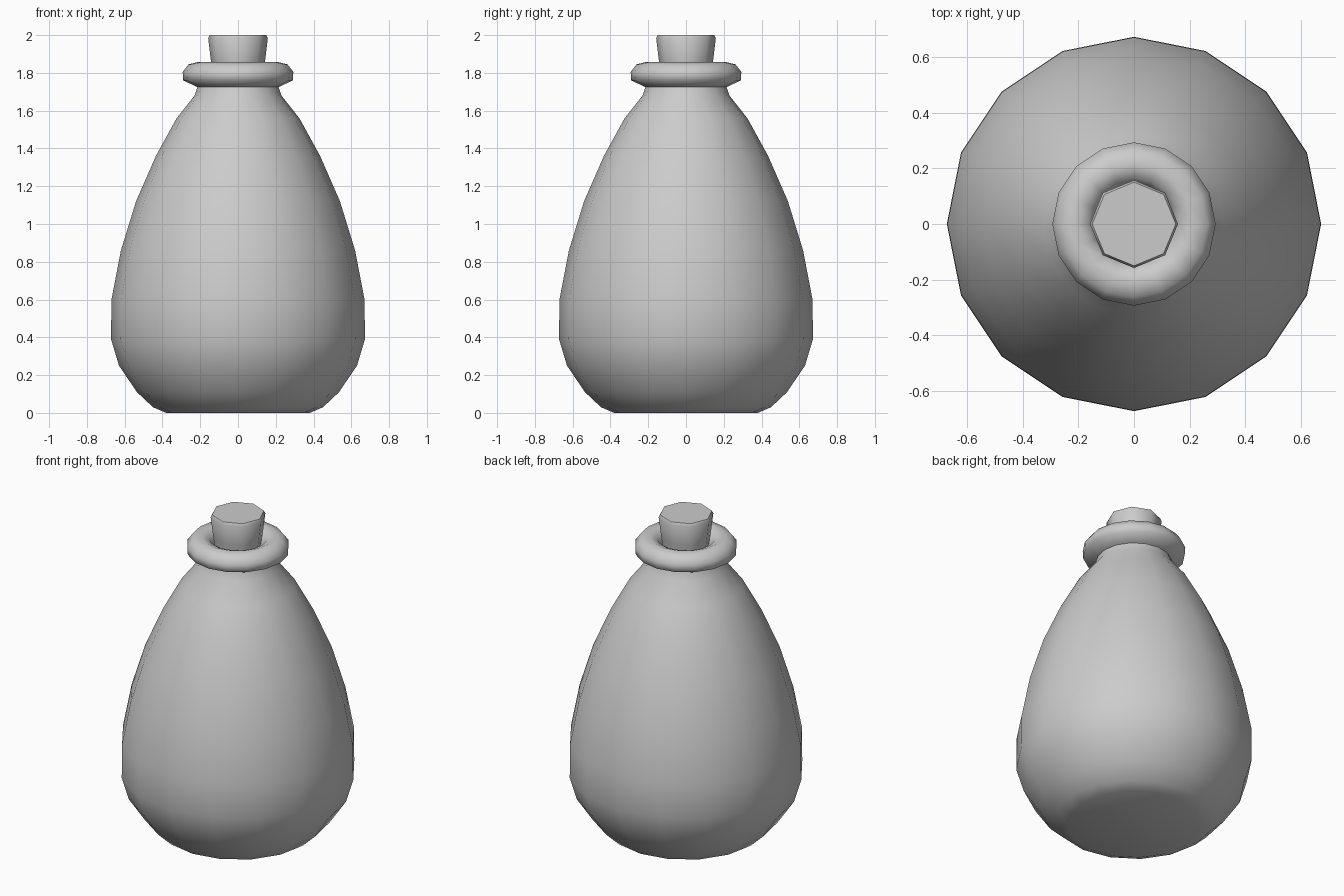
import bpy, bmesh
from math import sin, cos, pi, radians

if "Cube" in bpy.data.objects:
    bpy.data.objects.remove(bpy.data.objects["Cube"])


def lathe(name, profile, sides):
    """Revolve (radius, height) points around z, capping both ends."""
    bm = bmesh.new()
    rings = [[bm.verts.new((r * cos(2 * pi * i / sides), r * sin(2 * pi * i / sides), z))
              for i in range(sides)] for r, z in profile]
    for a, b in zip(rings, rings[1:]):
        for i in range(sides):
            j = (i + 1) % sides
            bm.faces.new((a[i], a[j], b[j], b[i]))
    bm.faces.new(rings[0][::-1])
    bm.faces.new(rings[-1])
    bmesh.ops.recalc_face_normals(bm, faces=bm.faces)
    mesh = bpy.data.meshes.new(name)
    bm.to_mesh(mesh)
    bm.free()
    obj = bpy.data.objects.new(name, mesh)
    bpy.context.collection.objects.link(obj)
    bpy.ops.object.select_all(action='DESELECT')
    obj.select_set(True)
    bpy.context.view_layer.objects.active = obj
    bpy.ops.object.shade_smooth_by_angle(angle=radians(62))
    return obj


# Bottle: flat base, pear-shaped belly, pinched neck, rolled lip, mouth
lathe("bottle", [
    (0.38, 0.0), (0.45, 0.03), (0.535, 0.11), (0.63, 0.25), (0.672, 0.39),
    (0.67, 0.60), (0.62, 0.86), (0.54, 1.12), (0.435, 1.36), (0.325, 1.56),
    (0.23, 1.68), (0.215, 1.725), (0.29, 1.76), (0.293, 1.805),
    (0.262, 1.845), (0.21, 1.858), (0.165, 1.84), (0.14, 1.79), (0.135, 1.72),
], 16)

# Tapered octagonal cork with a softened top edge
lathe("cork", [(0.125, 1.73), (0.143, 1.86), (0.158, 1.985), (0.15, 2.0)], 8)
